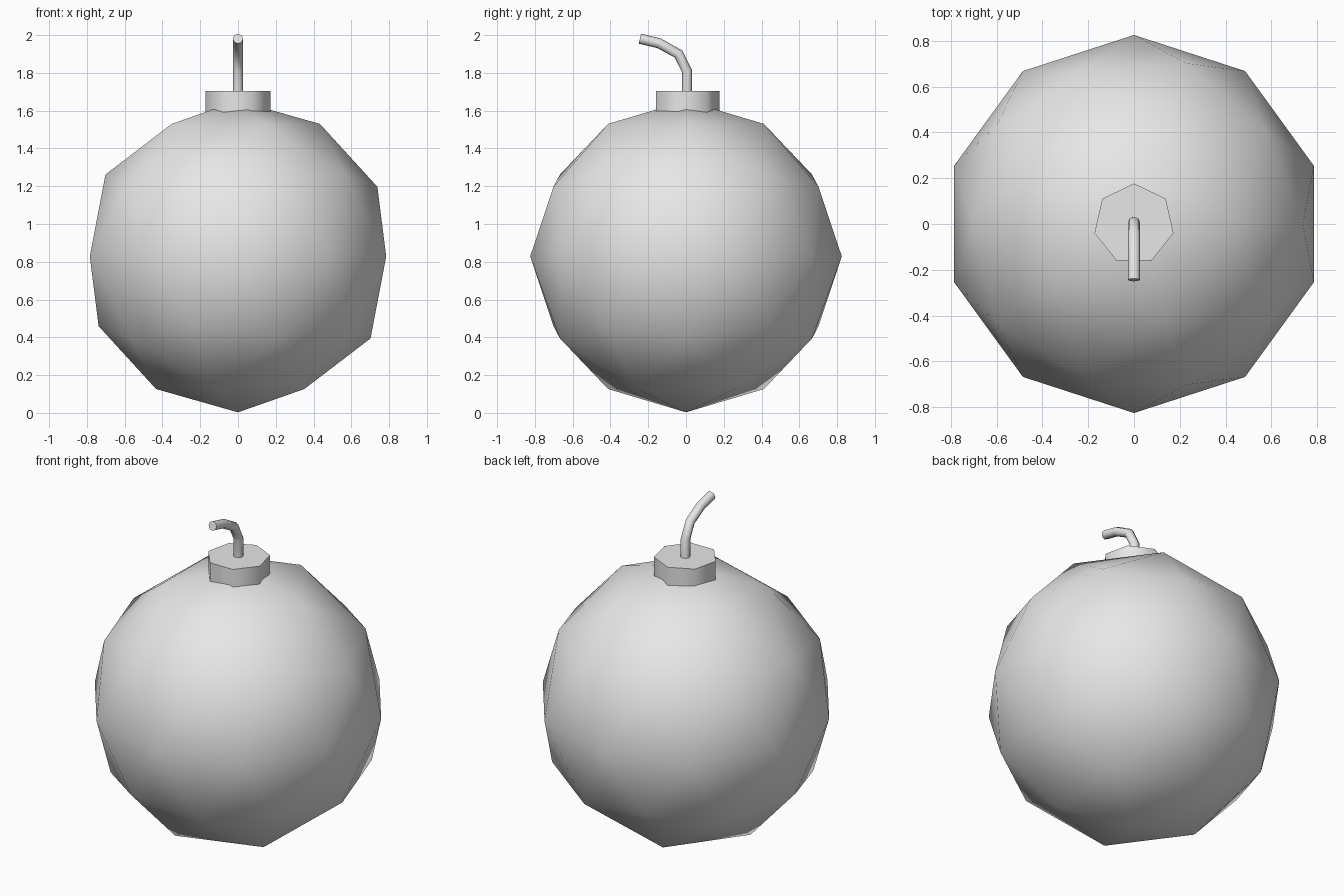
import bpy
import math

cube = bpy.data.objects.get("Cube")
if cube:
    bpy.data.objects.remove(cube, do_unlink=True)

# One plain grey for every part
grey = bpy.data.materials.new("light_grey")
grey.use_nodes = True
colour = (0.8, 0.8, 0.8, 1.0)
grey.diffuse_color = colour
grey.node_tree.nodes["Principled BSDF"].inputs["Base Color"].default_value = colour


def finish(obj, name, angle=65):
    """Name, colour and smooth a part, keeping its rims sharp."""
    obj.name = name
    obj.data.materials.clear()
    obj.data.materials.append(grey)
    bpy.ops.object.select_all(action="DESELECT")
    obj.select_set(True)
    bpy.context.view_layer.objects.active = obj
    bpy.ops.object.shade_smooth_by_angle(angle=math.radians(angle))


# Round body
RADIUS = 0.825
bpy.ops.mesh.primitive_ico_sphere_add(subdivisions=2, radius=RADIUS,
                                      location=(0, 0, RADIUS + 0.003))
finish(bpy.context.object, "body")

# Seven-sided collar, sunk into the top of the body
bottom, top = 1.56, 1.705
bpy.ops.mesh.primitive_cylinder_add(vertices=7, radius=0.177, depth=top - bottom,
                                    location=(0, 0, (top + bottom) / 2))
finish(bpy.context.object, "collar")

# Bent fuse swept along a path that leans to the front
path = [(0.005, 1.66), (0.005, 1.81), (-0.04, 1.9), (-0.143, 1.957), (-0.244, 1.981)]
curve = bpy.data.curves.new("fuse", "CURVE")
curve.dimensions = "3D"
curve.bevel_depth = 0.027
curve.bevel_resolution = 2
curve.use_fill_caps = True
spline = curve.splines.new("POLY")
spline.points.add(len(path) - 1)
for point, (y, z) in zip(spline.points, path):
    point.co = (0, y, z, 1)
fuse = bpy.data.objects.new("fuse", curve)
bpy.context.collection.objects.link(fuse)
bpy.ops.object.select_all(action="DESELECT")
fuse.select_set(True)
bpy.context.view_layer.objects.active = fuse
bpy.ops.object.convert(target="MESH")
finish(bpy.context.object, "fuse")
